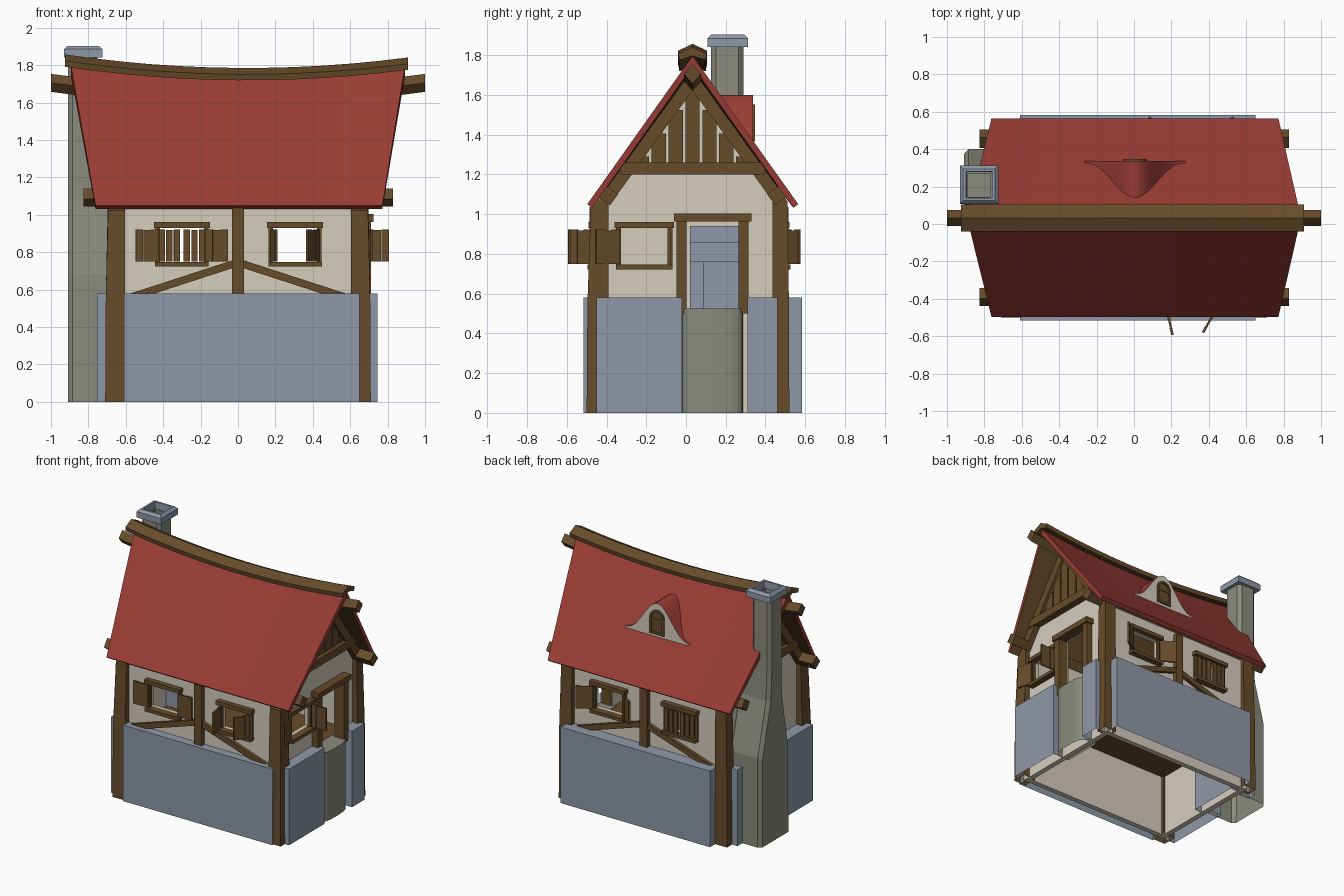
import bpy, bmesh, math
from mathutils import Matrix, Vector

if "Cube" in bpy.data.objects:
    bpy.data.objects.remove(bpy.data.objects["Cube"])

def mat(name, rgb):
    m = bpy.data.materials.new(name)
    lin = [((c / 255 + 0.055) / 1.055) ** 2.4 for c in rgb]
    m.diffuse_color = (*lin, 1)
    m.use_nodes = True
    m.node_tree.nodes["Principled BSDF"].inputs["Base Color"].default_value = m.diffuse_color
    return m

RED = mat("roof_red", (154, 60, 53))
WOOD = mat("timber_brown", (103, 76, 43))
PLASTER = mat("plaster_beige", (213, 205, 190))
STONE = mat("stone_blue_grey", (144, 152, 168))
CHIM = mat("chimney_grey", (138, 139, 126))
C = 0.033  # ridge line in y

def loft(name, rings, m, M=None, cap=None, solid=False):
    """Skin closed rings of points, cap the ends (cap = first end's material), open at the ground."""
    bm = bmesh.new()
    vs = [[bm.verts.new(p) for p in r] for r in rings]
    n = len(vs[0])
    for a, b in zip(vs, vs[1:]):
        for i in range(n):
            bm.faces.new((a[i], a[(i + 1) % n], b[(i + 1) % n], b[i]))
    f = bm.faces.new(vs[0])
    bm.faces.new(vs[-1])
    if cap:
        f.material_index = 1
    bmesh.ops.recalc_face_normals(bm, faces=bm.faces)
    if not solid:
        low = [g for g in bm.faces if all(abs(v.co.z) < 1e-4 for v in g.verts)]
        bmesh.ops.delete(bm, geom=low, context='FACES')
    me = bpy.data.meshes.new(name)
    bm.to_mesh(me)
    bm.free()
    me.materials.append(m)
    if cap:
        me.materials.append(cap)
    if M:
        me.transform(M)
    ob = bpy.data.objects.new(name, me)
    bpy.context.collection.objects.link(ob)
    return ob

def rect(x0, x1, y0, y1, z, c=0):
    if not c:
        return [(x0, y0, z), (x1, y0, z), (x1, y1, z), (x0, y1, z)]
    return [(x0 + c, y0, z), (x1 - c, y0, z), (x1, y0 + c, z), (x1, y1 - c, z),
            (x1 - c, y1, z), (x0 + c, y1, z), (x0, y1 - c, z), (x0, y0 + c, z)]

def box(name, x0, x1, y0, y1, z0, z1, m, M=None):
    return loft(name, [rect(x0, x1, y0, y1, z0), rect(x0, x1, y0, y1, z1)], m, M)

def beam(name, p, q, w, n, d):
    """Straight timber from p to q, width w in the wall plane, depth d along n."""
    p, q, n = Vector(p), Vector(q), Vector(n)
    s = (q - p).cross(n).normalized() * w / 2
    return loft(name, [[e - s, e + s, e + s + n * d, e - s + n * d] for e in (p, q)], WOOD)

def cut(ob, cutter):
    cutter.hide_render = True
    md = ob.modifiers.new("cut", 'BOOLEAN')
    md.operation, md.solver, md.object = 'DIFFERENCE', 'EXACT', cutter
    bpy.context.view_layer.objects.active = ob
    bpy.ops.object.modifier_apply(modifier=md.name)
    bpy.data.objects.remove(cutter)

# plastered shell, open below, with holes for windows and door
prof = [(-0.45, 0), (0.48, 0), (0.48, 1.06), (C, 1.67), (-0.45, 1.04)]
walls = loft("walls", [[(x, y, z) for y, z in prof] for x in (-0.66, 0.66)], PLASTER, solid=True)
cut(walls, box("cut_inside", -0.62, 0.62, -0.41, 0.44, -0.1, 2, PLASTER))
for x in (-0.3, 0.305):
    cut(walls, box("cut_window", x - 0.125, x + 0.125, -0.8, 0.8, 0.745, 0.93, PLASTER))
cut(walls, box("cut_gable_window", 0.5, 0.8, -0.335, -0.085, 0.745, 0.93, PLASTER))
cut(walls, box("cut_door", 0.5, 0.8, 0.0, 0.27, 0.52, 0.965, PLASTER))
box("floor", -0.62, 0.62, -0.41, 0.44, 0.48, 0.52, WOOD)

# windows: local -y points out of the wall
def window(x, y, turn, left, right):
    M = Matrix.Translation((x, y, 0)) @ Matrix.Rotation(math.radians(turn), 4, 'Z')
    box("window_lintel", -0.15, 0.15, -0.04, 0.01, 0.93, 0.96, WOOD, M)
    box("window_sill", -0.143, 0.143, -0.045, 0.01, 0.722, 0.747, WOOD, M)
    for s, a in ((-1, left), (1, right)):
        box("window_jamb", s * 0.13 - 0.012, s * 0.13 + 0.012, -0.015, 0.01, 0.745, 0.93, WOOD, M)
        ang = math.atan2(-math.sin(math.radians(a)), -s * math.cos(math.radians(a)))
        H = M @ Matrix.Translation((s * 0.125, -0.024, 0)) @ Matrix.Rotation(ang, 4, 'Z')
        for i in range(3):  # planks, gaps only where closed
            w = 0.033 if a < 10 else 0.04
            t = 0.007 if i != 1 else 0.006
            box("shutter_plank", i * 0.041, i * 0.041 + w, -t, t, 0.75, 0.922 - 0.003 * (i % 2), WOOD, H)

window(-0.3, -0.45, 0, 178, 178)
window(0.305, -0.45, 0, 78, 60)
window(0.66, -0.21, 90, 165, 90)
window(0.305, 0.48, 180, 147, 147)
window(-0.3, 0.48, 180, 4, 4)

# corner posts, tapered, tops cut to the roof slope
for s in (-1, 1):
    for y0, y1, dy in ((-0.5, -0.39, 0.02), (0.435, 0.52, -0.01)):
        rings = []
        for z, t in ((0, 0.015), (0.55, 0.012), (1.01, 0)):
            k = 1 - t / 0.015
            a, b = (y0 + dy * k, y1) if dy > 0 else (y0, y1 + dy * k)
            r = rect(*sorted((s * 0.605, s * (0.695 + t))), a, b, z)
            if z > 1:
                r = [(x, y, 1.02 + 1.2 * (0.515 - abs(y - C))) for x, y, _ in r]
            rings.append(r)
        loft("corner_post", rings, WOOD)

# framing on the long walls: middle post and two braces
for y, n in ((-0.45, -1), (0.48, 1)):
    box("middle_post", -0.032, 0.032, min(y, y + n * 0.035), max(y, y + n * 0.035), 0.5, 1.035, WOOD)
    for s in (-1, 1):
        beam("brace", (s * 0.6, y, 0.55), (0, y, 0.745), 0.04, (0, n, 0), 0.025)

# gable timber: tie beam, rafters, vertical planks
for s in (-1, 1):
    X = s * 0.655
    beam("tie_beam", (X, C - 0.365, 1.23), (X, C + 0.365, 1.23), 0.06, (s, 0, 0), 0.06)
    for d in (-1, 1):
        beam("rafter", (X, C + d * 0.405, 1.115), (X, C, 1.675), 0.062, (s, 0, 0), 0.05)
    for i in range(-3, 4):
        y = i * 0.085
        top = 1.67 - 1.37 * abs(y)
        if top > 1.27:
            box("gable_plank", min(X, X + s * 0.03), max(X, X + s * 0.03),
                C + y - 0.036, C + y + 0.036, 1.24, top - 0.03, WOOD)

# doorway
box("door_lintel", 0.64, 0.725, -0.06, 0.33, 0.962, 1.003, WOOD)
box("door_jamb_front", 0.63, 0.71, -0.048, 0.002, 0.5, 0.965, WOOD)
box("door_jamb_back", 0.63, 0.71, 0.265, 0.315, 0.5, 0.965, WOOD)
pts = [(0.6, -0.02), (0.6, 0.287)]
for i in range(13):  # rounded front of the step
    a = math.pi / 2 - math.pi * i / 12
    ca, sa = max(math.cos(a), 0), math.sin(a)
    pts.append((0.67 + 0.07 * ca ** 0.7, 0.1335 + 0.1535 * math.copysign(abs(sa) ** 0.6, sa)))
loft("door_step", [[(x, y, z) for x, y in pts] for z in (0, 0.525)], CHIM)

# stone base slabs
for name, x0, x1, y0, y1 in (
        ("front", -0.61, 0.65, -0.515, -0.445), ("back", -0.61, 0.65, 0.475, 0.583),
        ("right_front", 0.655, 0.745, -0.45, -0.02), ("right_back", 0.655, 0.745, 0.31, 0.46),
        ("left_front", -0.755, -0.655, -0.45, 0.08), ("left_back", -0.755, -0.655, 0.39, 0.46)):
    box("stone_base_" + name, x0, x1, y0, y1, 0, 0.58, STONE)

# sagging roof, tiles outside and boards underneath
rings = []
for i in range(17):
    t = i / 8 - 1
    xe, xr, z = 0.005 + t * 0.767, t * 0.893, 1.742 + 0.055 * t * t
    rings.append([(xe, C - 0.53, 1.05), (xr, C, z), (xe, C + 0.532, 1.05),
                  (xe, C + 0.507, 1.032), (xr, C, z - 0.052), (xe, C - 0.505, 1.032)])
roof = loft("roof", rings, RED)
roof.data.materials.append(WOOD)
for f in roof.data.polygons:
    if f.normal.z < -0.3 and f.normal.y * (f.center.y - C) < 0:
        f.material_index = 1

# ridge cap and ridge beam follow the sag
cap, rb = [], []
for i in range(13):
    t = i / 6 - 1
    x, z = -0.007 + t * 0.917, 1.785 + 0.064 * t * t - 0.008 * t
    cap.append([(x, C + y, z + d) for y, d in
                ((0, 0), (0.072, -0.034), (0.066, -0.066), (0, -0.045), (-0.066, -0.066), (-0.072, -0.034))])
    z = 1.635 + 0.07 * t * t
    rb.append([(t, C + y, z + d) for y, d in ((0, 0.048), (0.043, 0), (0, -0.048), (-0.043, 0))])
loft("ridge_cap", cap, WOOD)
loft("ridge_beam", rb, WOOD)

# eave beams, turned to the roof pitch
for y, p in ((-0.39, 54), (0.456, -54)):
    ang = [math.radians(p + 45 + 90 * k) for k in range(4)]
    loft("eave_beam", [[(x, y + math.cos(a) * 0.049, 1.093 + math.sin(a) * 0.049) for a in ang]
                       for x in (-0.825, 0.828)], WOOD)

# bell-shaped dormer on the back slope
bell = [(0.275, 1.325), (-0.265, 1.325)]
for i in range(25):
    t = i / 12 - 1
    bell.append((0.005 + 0.27 * t, 1.362 + 0.238 * (0.5 + 0.5 * math.cos(math.pi * t)) ** 1.2))
loft("dormer", [[(x, y, z) for x, z in bell] for y in (0.338, 0.1)], RED, cap=PLASTER)

def arch(w, z0, z1, y):
    top = [(0.005 + w * math.cos(math.pi * k / 8), y, z1 + w * math.sin(math.pi * k / 8)) for k in range(9)]
    return [(0.005 - w, y, z0), (0.005 + w, y, z0)] + top

loft("dormer_window", [arch(0.062, 1.365, 1.49, 0.325), arch(0.062, 1.365, 1.49, 0.348),
                       arch(0.044, 1.382, 1.49, 0.348), arch(0.044, 1.382, 1.49, 0.34)], WOOD)
box("dormer_window_bar", -0.04, 0.05, 0.338, 0.345, 1.47, 1.482, WOOD)

# chimney: wide base, shoulder, hollow stack and cap
loft("chimney", [rect(-0.91, -0.64, 0.04, 0.4, 0, 0.025), rect(-0.91, -0.64, 0.05, 0.4, 0.68, 0.025),
                 rect(-0.91, -0.64, 0.12, 0.3, 1.08, 0.025), rect(-0.91, -0.75, 0.125, 0.29, 1.3, 0.025),
                 rect(-0.91, -0.75, 0.125, 0.29, 1.85, 0.025),
                 rect(-0.89, -0.768, 0.145, 0.27, 1.85, 0.004), rect(-0.89, -0.768, 0.145, 0.27, 1.75, 0.004)], CHIM)
k = bmesh.new()
sq = [rect(-0.828 - w, -0.828 + w, 0.21 - w, 0.21 + w, z) for w, z in
      ((0.068, 1.84), (0.103, 1.84), (0.103, 1.885), (0.085, 1.903), (0.07, 1.903))]
rows = [[k.verts.new(p) for p in r] for r in sq]
for a, b in zip(rows, rows[1:] + rows[:1]):
    for i in range(4):
        k.faces.new((a[i], a[(i + 1) % 4], b[(i + 1) % 4], b[i]))
bmesh.ops.recalc_face_normals(k, faces=k.faces)
me = bpy.data.meshes.new("chimney_cap")
k.to_mesh(me)
k.free()
me.materials.append(STONE)
bpy.context.collection.objects.link(bpy.data.objects.new("chimney_cap", me))

# fireplace seen through the door
box("fireplace_back", -0.63, -0.56, 0.02, 0.42, 0, 0.94, STONE)
box("fireplace_side_front", -0.56, -0.45, 0.02, 0.09, 0.5, 0.76, STONE)
box("fireplace_side_back", -0.56, -0.45, 0.35, 0.42, 0.5, 0.76, STONE)
box("fireplace_mantel", -0.56, -0.44, 0.02, 0.42, 0.76, 0.86, STONE)
